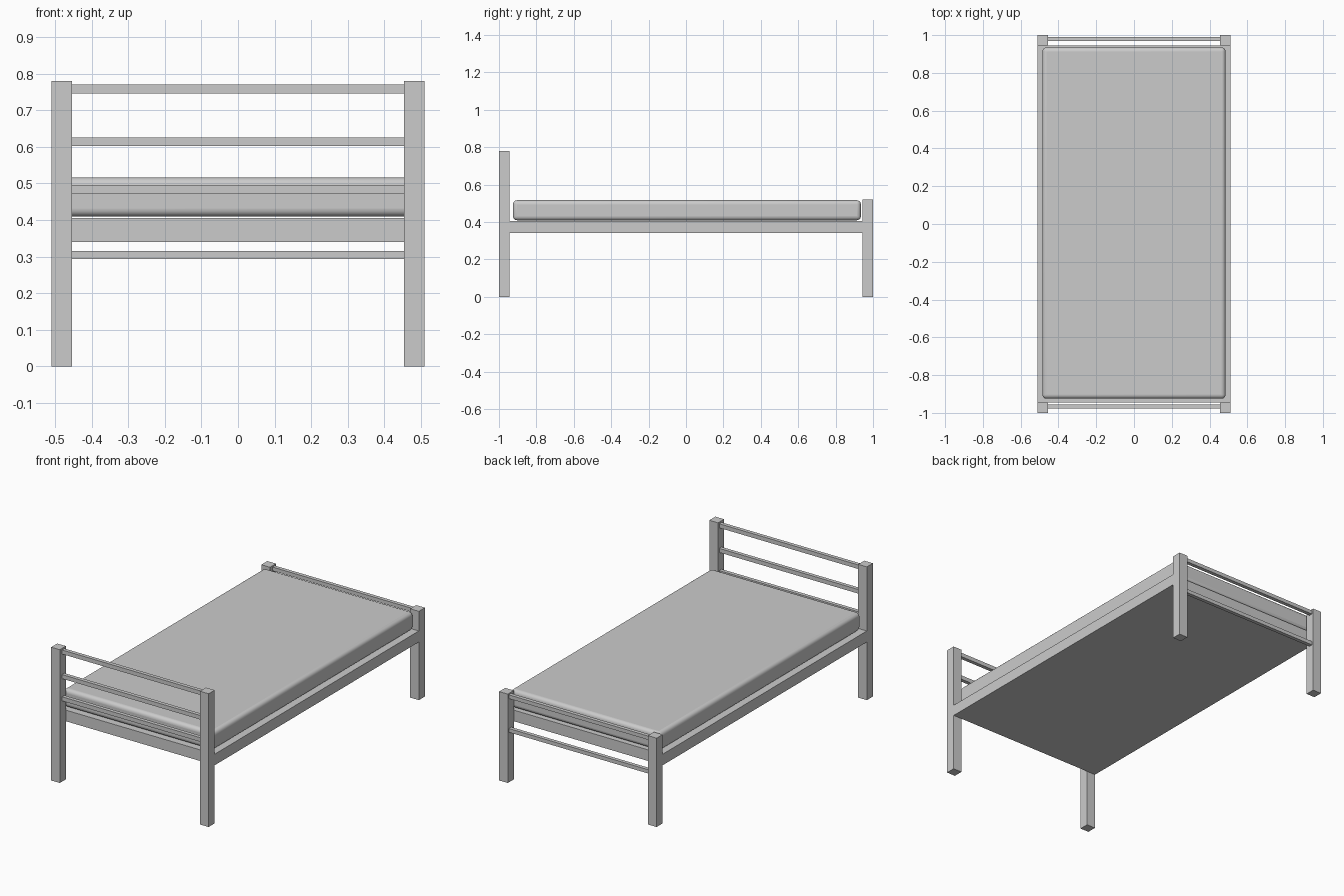
import bpy
import math

cube = bpy.data.objects.get("Cube")
if cube:
    bpy.data.objects.remove(cube, do_unlink=True)

# One plain grey for the whole bed
grey = bpy.data.materials.new("light_grey")
grey.use_nodes = True
colour = (0.6, 0.6, 0.6, 1)
grey.diffuse_color = colour
grey.node_tree.nodes["Principled BSDF"].inputs["Base Color"].default_value = colour


def box(name, x, y, z):
    """Box spanning the given (low, high) ranges."""
    spans = (x, y, z)
    bpy.ops.mesh.primitive_cube_add(size=1, location=[(a + b) / 2 for a, b in spans])
    ob = bpy.context.object
    ob.name = name
    ob.scale = [b - a for a, b in spans]
    bpy.ops.object.transform_apply(location=False, rotation=False, scale=True)
    ob.data.materials.append(grey)
    return ob


HALF_W, HALF_L, POST = 0.51, 1.0, 0.056
INNER_X, INNER_Y = HALF_W - POST, HALF_L - POST

# Corner posts, tall at the head end and short at the foot end
for side, sx in (("right", -1), ("left", 1)):
    xs = sorted((sx * INNER_X, sx * HALF_W))
    box(f"head_post_{side}", xs, (-HALF_L, -INNER_Y), (0, 0.78))
    box(f"foot_post_{side}", xs, (INNER_Y, HALF_L), (0, 0.52))

# Bed base between the posts
box("bed_base", (-HALF_W, HALF_W), (-INNER_Y, INNER_Y), (0.34, 0.405))

# Cross rails
span = (-INNER_X, INNER_X)
for i, z in enumerate((0.472, 0.602, 0.746)):
    box(f"head_rail_{i + 1}", span, (-0.978, -0.956), (z, z + 0.024))
for i, z in enumerate((0.293, 0.49)):
    box(f"foot_rail_{i + 1}", span, (0.968, 0.99), (z, z + 0.022))

# Soft-edged mattress
mattress = box("mattress", (-0.485, 0.485), (-0.925, 0.935), (0.409, 0.516))
bevel = mattress.modifiers.new("soft_edges", "BEVEL")
bevel.width = 0.022
bevel.segments = 5
bpy.ops.object.shade_smooth_by_angle(angle=math.radians(40))
